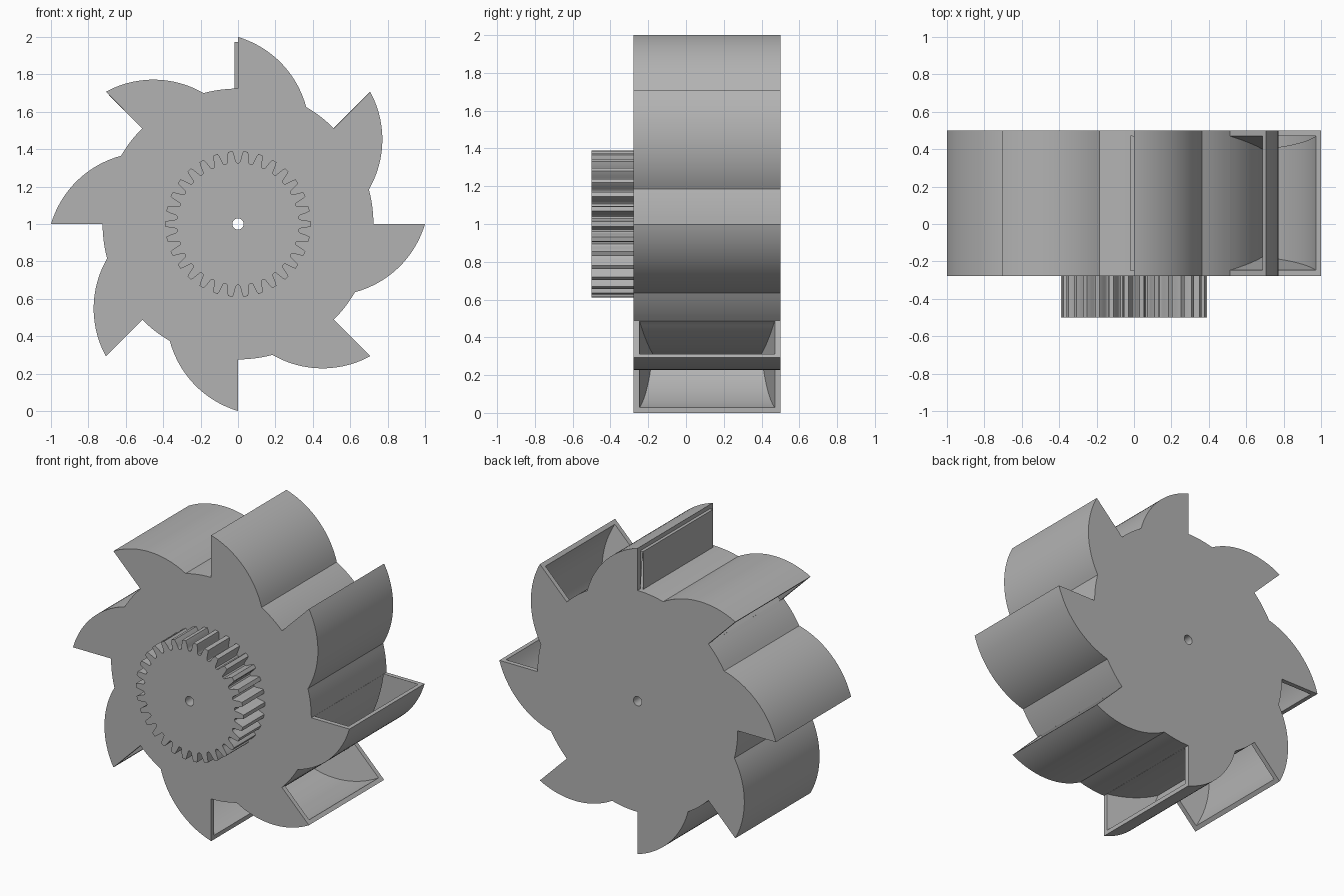
import bpy, bmesh, math
from math import cos, sin, pi, radians, atan2, acos, sqrt, hypot

if "Cube" in bpy.data.objects:
    bpy.data.objects.remove(bpy.data.objects["Cube"])

CZ = 1.0                      # axle height
Y0, Y1, YG = -0.277, 0.5, -0.5  # wheel front, wheel back, gear front
HUB = 0.724                   # hub radius
CX, CY, R = 0.488, 0.151, 0.5335  # bucket back arc: centre and radius
WALL = 0.026

grey = bpy.data.materials.new("grey plastic")
grey.diffuse_color = (0.45, 0.45, 0.45, 1)
grey.use_nodes = True
grey.node_tree.nodes["Principled BSDF"].inputs["Base Color"].default_value = grey.diffuse_color


def prism(name, pts, front, back):
    """Loft a closed x-z outline between two y functions of (x, z)."""
    bm = bmesh.new()
    a = [bm.verts.new((x, front(x, z), z)) for x, z in pts]
    b = [bm.verts.new((x, back(x, z), z)) for x, z in pts]
    n = len(pts)
    bm.faces.new(a)
    bm.faces.new(b[::-1])
    for i in range(n):
        j = (i + 1) % n
        bm.faces.new((a[j], a[i], b[i], b[j]))
    bmesh.ops.recalc_face_normals(bm, faces=bm.faces[:])
    me = bpy.data.meshes.new(name)
    bm.to_mesh(me)
    bm.free()
    me.materials.append(grey)
    ob = bpy.data.objects.new(name, me)
    bpy.context.collection.objects.link(ob)
    return ob


def straight(name, pts, y0, y1):
    return prism(name, pts, lambda x, z: y0, lambda x, z: y1)


def arc(cx, cz, r, a0, a1, n):
    return [(cx + r * cos(a0 + (a1 - a0) * i / n),
             cz + r * sin(a0 + (a1 - a0) * i / n)) for i in range(n + 1)]


def meet(hub, r):
    """Hub angle at which a bucket arc of radius r reaches the hub."""
    d = hypot(CX, CY)
    return atan2(CY, CX) - acos((hub * hub + d * d - r * r) / (2 * hub * d))


def bucket_arc(hub, r, z_top, n):
    """Arc from the hub outwards to the bucket lip."""
    e = meet(hub, r)
    a0 = atan2(hub * sin(e) - CY, hub * cos(e) - CX)
    a1 = atan2(z_top - CY, sqrt(r * r - (z_top - CY) ** 2))
    return arc(CX, CY, r, a0, a1, n)


def turn(pts, a):
    return [(x * cos(a) - z * sin(a), x * sin(a) + z * cos(a)) for x, z in pts]


def finish(ob, cutters):
    """Cut, bake the result, and shade smooth with sharp edges."""
    for c in cutters:
        m = ob.modifiers.new("cut", 'BOOLEAN')
        m.operation, m.solver, m.object = 'DIFFERENCE', 'EXACT', c
    dg = bpy.context.evaluated_depsgraph_get()
    me = bpy.data.meshes.new_from_object(ob.evaluated_get(dg))
    ob.modifiers.clear()
    ob.data = me
    ob.location.z = CZ
    bpy.ops.object.select_all(action='DESELECT')
    ob.select_set(True)
    bpy.context.view_layer.objects.active = ob
    bpy.ops.object.shade_smooth_by_angle(angle=radians(30))


# Wheel outline: eight hooked buckets joined by hub arcs
outline = []
end = meet(HUB, R)
for k in range(8):
    step = bucket_arc(HUB, R, 0, 20)            # curved back, ends at the tip
    step += arc(0, 0, HUB, 0, end + pi / 4, 6)[:-1]  # flat face, then hub
    outline += turn(step, k * pi / 4)
wheel = straight("bucket_wheel", outline, Y0, Y1)

# Bucket hollows: tapered inwards from the open flat face
cutters = []
hub_in, r_in = HUB + 0.001, R - WALL
e_in = meet(hub_in, r_in)
mouth = bucket_arc(hub_in, r_in, 0, 20)
hollow = mouth + [(mouth[-1][0], 0.02), (hub_in, 0.02)] + arc(0, 0, hub_in, 0, e_in, 10)[:-1]
TAPER = 0.22
for k in range(8):
    c = prism("hollow_cutter", hollow,
              lambda x, z: Y0 + 0.03 - TAPER * z,
              lambda x, z: Y1 - 0.03 + TAPER * z)
    c.rotation_euler.y = -k * pi / 4
    cutters.append(c)

# Axle bore through wheel and gear
bore = straight("bore_cutter", arc(0, 0, 0.03, 0, 2 * pi, 32)[:-1], -1, 1)

# Drive gear with thirty teeth
TEETH = 30
half = [(0.325, 0.029), (0.331, 0.024), (0.345, 0.0215), (0.36, 0.0195),
        (0.376, 0.0165), (0.389, 0.0125)]
tooth = [(r, -w) for r, w in half] + [(r, w) for r, w in half[::-1]]
gear_outline = []
for k in range(TEETH):
    gear_outline += turn(tooth, 2 * pi * k / TEETH)
gear = straight("drive_gear", gear_outline, YG, Y0)

bpy.context.view_layer.update()
finish(wheel, cutters + [bore])
finish(gear, [bore])
for c in cutters + [bore]:
    bpy.data.objects.remove(c)
